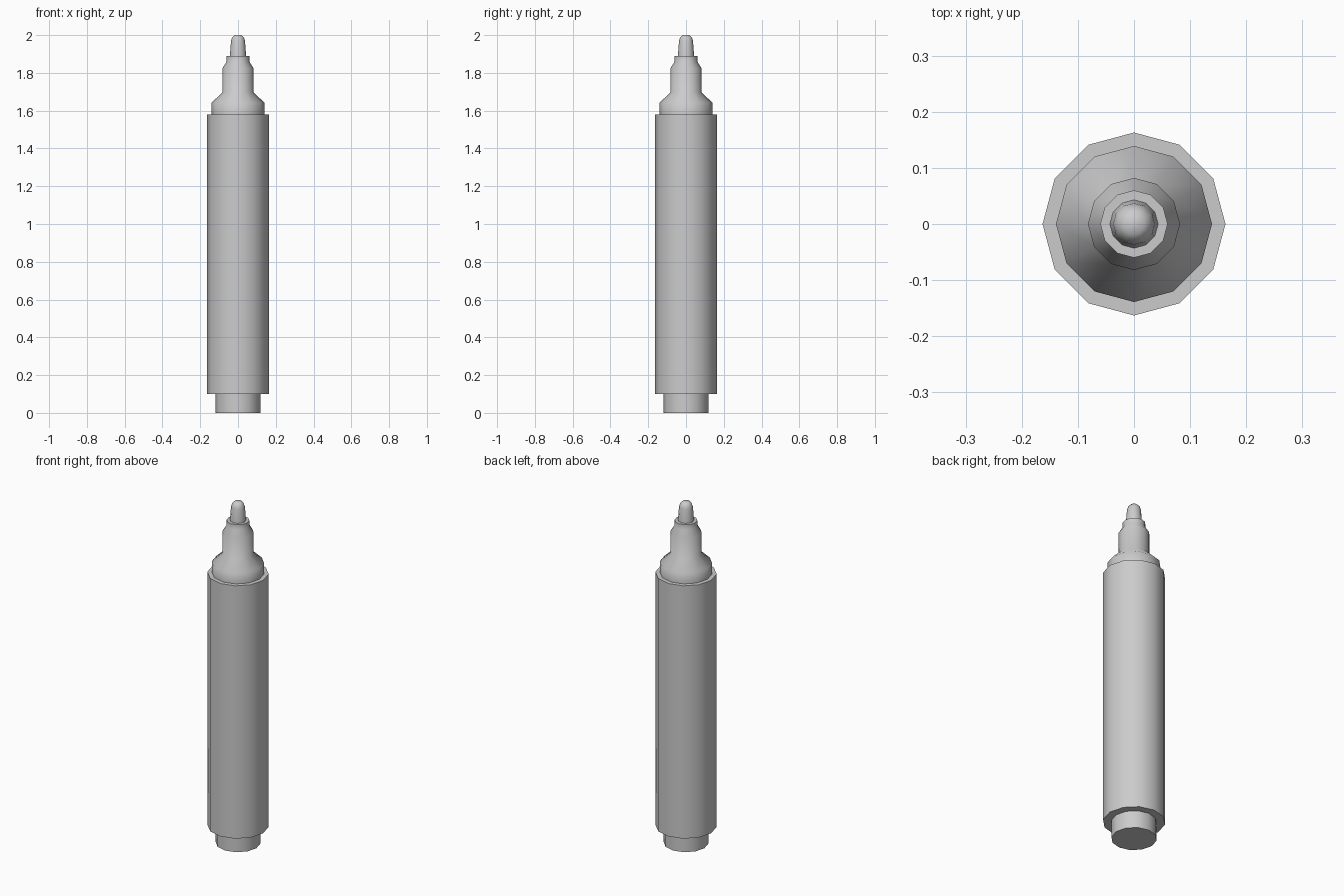
import bpy, bmesh, math

if "Cube" in bpy.data.objects:
    bpy.data.objects.remove(bpy.data.objects["Cube"])

SIDES = 12


def lathe(name, profile):
    """Closed 12-sided turned part from (radius, z) points, bottom to top."""
    bm = bmesh.new()
    rings = []
    for r, z in profile:
        rings.append([bm.verts.new((r * math.cos(2 * math.pi * i / SIDES),
                                    r * math.sin(2 * math.pi * i / SIDES), z))
                      for i in range(SIDES)])
    for low, high in zip(rings, rings[1:]):
        for i in range(SIDES):
            j = (i + 1) % SIDES
            bm.faces.new((low[i], low[j], high[j], high[i]))
    bm.faces.new(rings[0][::-1])
    bm.faces.new(rings[-1])
    mesh = bpy.data.meshes.new(name)
    bm.to_mesh(mesh)
    bm.free()
    obj = bpy.data.objects.new(name, mesh)
    bpy.context.collection.objects.link(obj)
    bpy.ops.object.select_all(action='DESELECT')
    obj.select_set(True)
    bpy.context.view_layer.objects.active = obj
    bpy.ops.object.shade_smooth_by_angle(angle=math.radians(50))
    return obj


# Marker: end plug and barrel, stepped neck, then rounded nib, as one turned skin
lathe("marker_body", [
    (0.119, 0.0), (0.119, 0.10),      # end plug
    (0.163, 0.10), (0.163, 1.58),     # barrel
    (0.139, 1.58), (0.139, 1.643),    # shoulder
    (0.082, 1.697), (0.082, 1.825),   # neck
    (0.06, 1.86), (0.06, 1.89),       # nib collar
    (0.043, 1.89), (0.037, 1.97),     # nib
    (0.031, 1.987), (0.018, 2.0),
])
